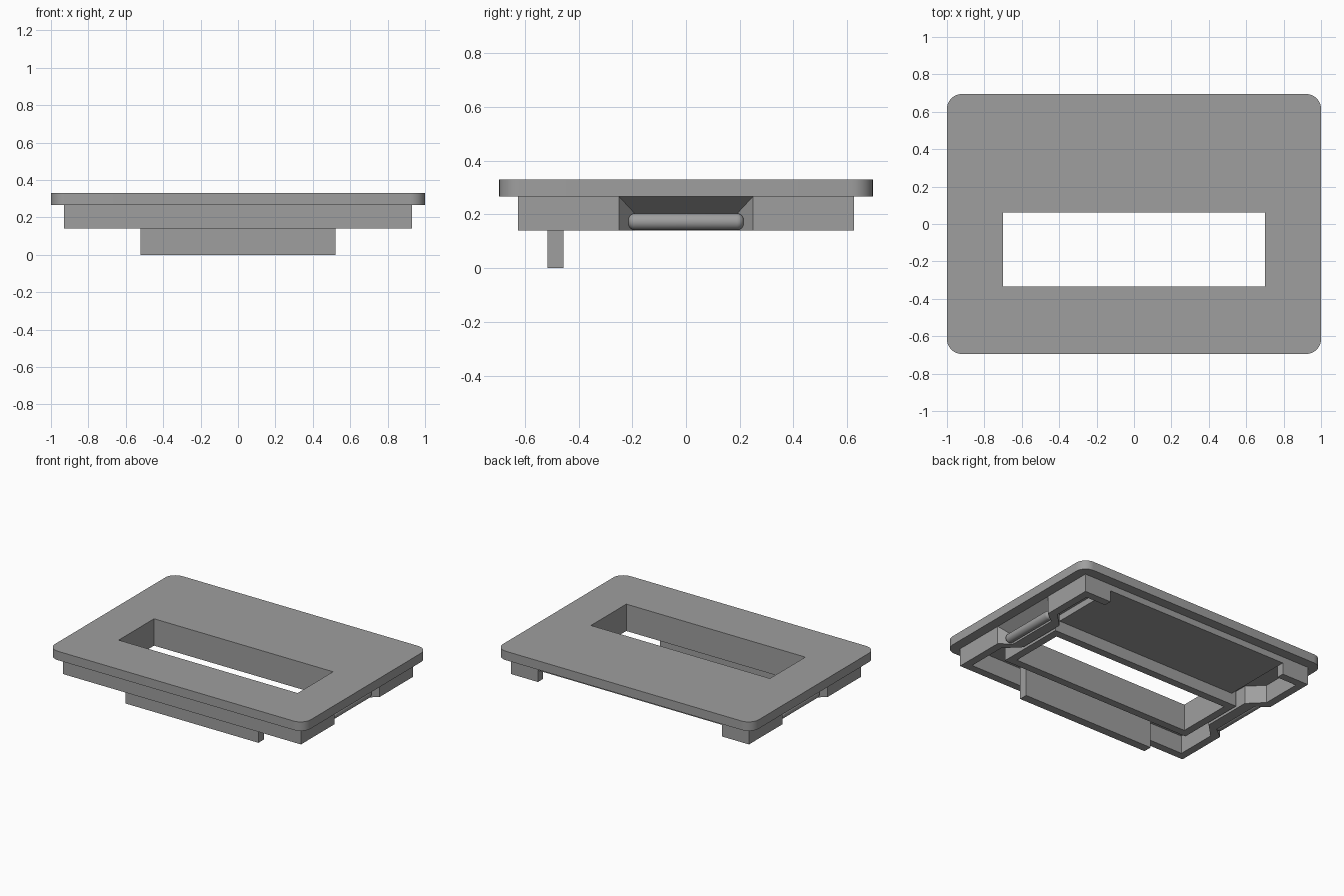
import bpy, bmesh, math
from mathutils import Matrix

if "Cube" in bpy.data.objects:
    bpy.data.objects.remove(bpy.data.objects["Cube"])

grey = bpy.data.materials.new("matte_grey")
grey.diffuse_color = (0.345, 0.345, 0.345, 1)
grey.use_nodes = True
grey.node_tree.nodes["Principled BSDF"].inputs["Base Color"].default_value = grey.diffuse_color


def finish(name, bm):
    bmesh.ops.recalc_face_normals(bm, faces=bm.faces[:])
    me = bpy.data.meshes.new(name)
    bm.to_mesh(me)
    bm.free()
    me.materials.append(grey)
    ob = bpy.data.objects.new(name, me)
    bpy.context.collection.objects.link(ob)
    return ob


def loft(name, bottom, top):
    """Closed solid between two matching point loops."""
    bm = bmesh.new()
    a = [bm.verts.new(p) for p in bottom]
    b = [bm.verts.new(p) for p in top]
    bm.faces.new(a)
    bm.faces.new(b)
    for i in range(len(a)):
        j = (i + 1) % len(a)
        bm.faces.new((a[i], a[j], b[j], b[i]))
    return finish(name, bm)


def prism(name, outline, z0, z1):
    return loft(name, [(x, y, z0) for x, y in outline], [(x, y, z1) for x, y in outline])


def box(name, x0, x1, y0, y1, z0, z1):
    return prism(name, [(x0, y0), (x1, y0), (x1, y1), (x0, y1)], z0, z1)


def cut(ob, cutter):
    cutter.hide_render = True
    m = ob.modifiers.new("cut", 'BOOLEAN')
    m.operation, m.solver, m.object = 'DIFFERENCE', 'EXACT', cutter
    bpy.context.view_layer.objects.active = ob
    bpy.ops.object.modifier_apply(modifier=m.name)


def smooth(ob):
    bpy.ops.object.select_all(action='DESELECT')
    ob.select_set(True)
    bpy.context.view_layer.objects.active = ob
    bpy.ops.object.shade_smooth_by_angle(angle=math.radians(30))


Z_BOTTOM, Z_PAD, Z_RIM, Z_TOP = 0.14, 0.222, 0.267, 0.33
WALL = 0.055
cutters = []

# Window opening shared by plate and frame
window = box("window_cutter", -0.70, 0.70, -0.333, 0.062, -0.1, 0.5)
cutters.append(window)

# Cover plate with rounded corners
R, W, D = 0.08, 1.0, 0.695
outline = []
for k, (sx, sy) in enumerate([(1, 1), (-1, 1), (-1, -1), (1, -1)]):
    for i in range(11):
        t = math.radians(90 * k + 9 * i)
        outline.append((sx * (W - R) + R * math.cos(t), sy * (D - R) + R * math.sin(t)))
plate = prism("cover_plate", outline, Z_RIM, Z_TOP)
cut(plate, window)
smooth(plate)

# Skirt wall, open at the back and bent inward around the side recesses
skirt = box("skirt_wall", -0.93, 0.93, -0.625, 0.625, Z_BOTTOM, Z_RIM)
px, py = 0.93 - WALL, 0.625 - WALL
half = [(px, -py), (px, -0.28), (0.775, -0.18), (0.775, 0.18), (px, 0.28), (px, py)]
pocket = prism("pocket_cutter", half + [(-x, -y) for x, y in half], 0.05, 0.4)
back_gap = box("back_gap_cutter", -0.72, 0.72, 0.5, 0.7, 0.04, 0.41)
cutters += [pocket, back_gap]
for c in (pocket, back_gap):
    cut(skirt, c)

for s, side in ((1, "right"), (-1, "left")):
    # Tapered recess in the side wall
    def section(x, y, z):
        return [(s * x, -y, 0.05), (s * x, y, 0.05), (s * x, y, z), (s * x, -y, z)]
    recess = loft("recess_cutter", section(0.85, 0.19, 0.203), section(0.9301, 0.25, Z_RIM + 0.0005))
    cutters.append(recess)
    cut(skirt, recess)

    # Rounded snap bar in the recess
    bm = bmesh.new()
    bmesh.ops.create_cone(bm, cap_ends=True, segments=24, radius1=0.031, radius2=0.031, depth=0.43,
                          matrix=Matrix.Rotation(math.pi / 2, 4, 'X'))
    rims = [e for e in bm.edges if abs(e.verts[0].co.y - e.verts[1].co.y) < 1e-4]
    bmesh.ops.bevel(bm, geom=rims, offset=0.025, segments=5, profile=0.5, affect='EDGES')
    bmesh.ops.translate(bm, verts=bm.verts[:], vec=(s * 0.875, 0, Z_BOTTOM + 0.033))
    smooth(finish(side + "_snap_bar", bm))

# Raised frame around the window underneath
frame = box("window_frame", -0.755, 0.755, -0.388, 0.117, Z_BOTTOM, Z_RIM)
cut(frame, window)

# Thickened pad under the plate, from the window frame to the back opening
box("rear_pad", -0.72, 0.72, 0.117, 0.625, Z_PAD, Z_RIM)

# Hanging tab near the front
box("front_tab", -0.52, 0.52, -0.515, -0.455, 0, Z_RIM)

for c in cutters:
    bpy.data.objects.remove(c)
